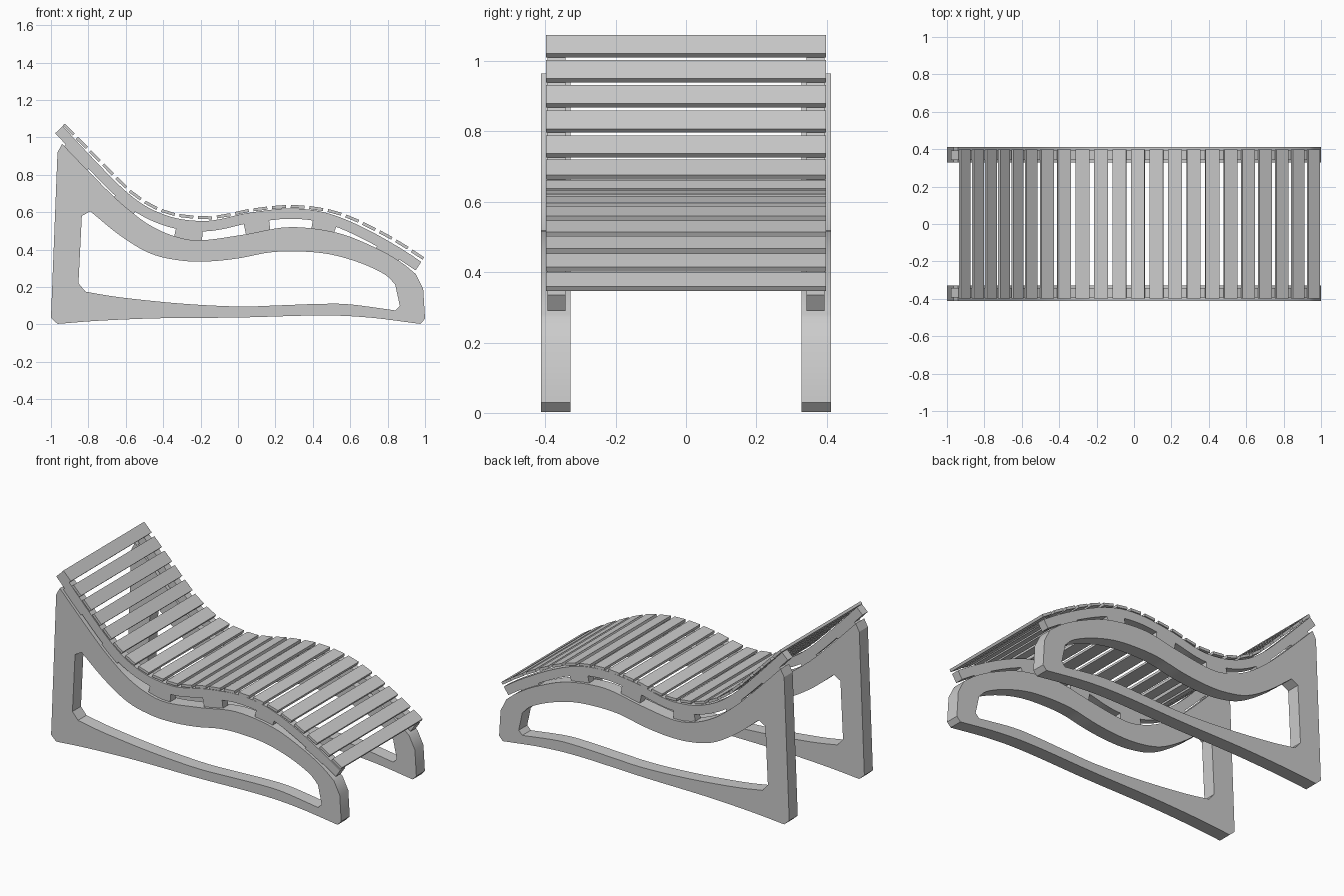
import bpy, bmesh, math
from mathutils import Vector

if "Cube" in bpy.data.objects:
    bpy.data.objects.remove(bpy.data.objects["Cube"])


def spline(pts, n=6):
    """Smooth open path through (x, z) points."""
    p = [Vector(q) for q in pts]
    p = [2 * p[0] - p[1]] + p + [2 * p[-1] - p[-2]]
    out = []
    for a, b, c, d in zip(p, p[1:], p[2:], p[3:]):
        for i in range(n):
            t = i / n
            out.append(0.5 * (2 * b + (c - a) * t + (2 * a - 5 * b + 4 * c - d) * t * t
                              + (3 * b - a - 3 * c + d) * t ** 3))
    return out + [p[-2]]


def at_x(path, x):
    """Point and downward normal on a path at a given x."""
    for a, b in zip(path, path[1:]):
        if x <= b.x or b is path[-1]:
            d = (b - a).normalized()
            return a + (b - a) * ((x - a.x) / (b.x - a.x)), Vector((d.y, -d.x))


def band(path, x0, x1, d0, d1, n):
    """Closed outline of a strip between two depths below a path."""
    s = [at_x(path, x0 + (x1 - x0) * i / n) for i in range(n + 1)]
    return [p + q * d0 for p, q in s] + [p + q * d1 for p, q in reversed(s)]


def prism(name, loops, y0, y1, mirror=True):
    """Extrude x-z outlines (the second loop is a hole) along y."""
    bm = bmesh.new()
    for loop in loops:
        vs = [bm.verts.new((p[0], y0, p[1])) for p in loop]
        for a, b in zip(vs, vs[1:] + vs[:1]):
            bm.edges.new((a, b))
    bmesh.ops.triangle_fill(bm, use_beauty=True, use_dissolve=False, edges=bm.edges[:])
    r = bmesh.ops.extrude_face_region(bm, geom=bm.faces[:])
    bmesh.ops.translate(bm, vec=(0, y1 - y0, 0),
                        verts=[g for g in r["geom"] if isinstance(g, bmesh.types.BMVert)])
    bmesh.ops.recalc_face_normals(bm, faces=bm.faces[:])
    me = bpy.data.meshes.new(name)
    bm.to_mesh(me)
    bm.free()
    me.shade_smooth()
    me.set_sharp_from_angle(angle=math.radians(25))
    ob = bpy.data.objects.new(name, me)
    bpy.context.collection.objects.link(ob)
    if mirror:
        m = ob.modifiers.new("mirror", "MIRROR")
        m.use_axis = (False, True, False)
    return ob


# Side frames: outer outline and window
top = spline([(-.94, .965), (-.82, .84), (-.676, .695), (-.58, .61), (-.47, .53), (-.34, .472),
              (-.2, .45), (.03, .48), (.275, .52), (.53, .49), (.735, .41), (.865, .337), (.95, .27)])
bottom = spline([(.975, .003), (.7, .037), (.44, .048), (0, .037), (-.42, .033), (-.74, .02), (-.965, .003)])
outer = top + [(.99, .19), (1.0, .03)] + bottom + [(-1.0, .035), (-.965, .92)]
hole_top = spline([(-.79, .605), (-.63, .475), (-.47, .38), (-.31, .342), (-.16, .337), (0, .353),
                   (.17, .385), (.33, .39), (.49, .375), (.65, .33), (.78, .27), (.84, .215)])
hole_bottom = spline([(.84, .075), (.6, .107), (.44, .11), (.22, .102), (0, .096), (-.31, .112),
                      (-.63, .145), (-.815, .175)])
prism("side_frame", [outer, hole_top + [(.865, .10)] + hole_bottom + [(-.853, .22), (-.835, .58)]], .328, .412)

# Curved rails carrying the slats
rail = spline([(-.937, 1.06), (-.74, .85), (-.6, .712), (-.48, .625), (-.34, .57), (-.2, .553),
               (-.1, .562), (.03, .592), (.17, .612), (.275, .62), (.41, .61), (.54, .575),
               (.7, .503), (.865, .41), (.98, .335)])
prism("slat_rail", [band(rail, -.937, .98, 0, .055, 70)], .343, .394)

# Spacer blocks between rail and frame
for i, (a, b) in enumerate([(-.88, -.76), (-.62, -.52), (-.32, -.19), (.02, .16), (.41, .545), (.77, .89)]):
    prism(f"spacer_{i + 1}", [band(rail, a, b, .05, .115, 6)], .343, .394)

# Slats, evenly spaced along the seat curve
seat = spline([(-.905, 1.042), (-.765, .9), (-.625, .759), (-.55, .692), (-.46, .634), (-.36, .594),
               (-.26, .576), (-.157, .571), (-.053, .585), (.043, .606), (.14, .62), (.235, .629),
               (.33, .629), (.43, .618), (.525, .597), (.62, .562), (.71, .519), (.795, .475),
               (.877, .427), (.96, .373)])
total = sum((b - a).length for a, b in zip(seat, seat[1:]))
COUNT = 22
for i in range(COUNT):
    want = total * i / (COUNT - 1)
    for a, b in zip(seat, seat[1:]):
        step = (b - a).length
        if want <= step or b is seat[-1]:
            break
        want -= step
    t = (b - a) / step
    c, n = a + t * want, Vector((-t.y, t.x))
    corners = [c + t * u * .037 + n * v * .008 for u, v in ((-1, -1), (1, -1), (1, 1), (-1, 1))]
    prism(f"slat_{i + 1}", [corners], -.398, .398, mirror=False)
